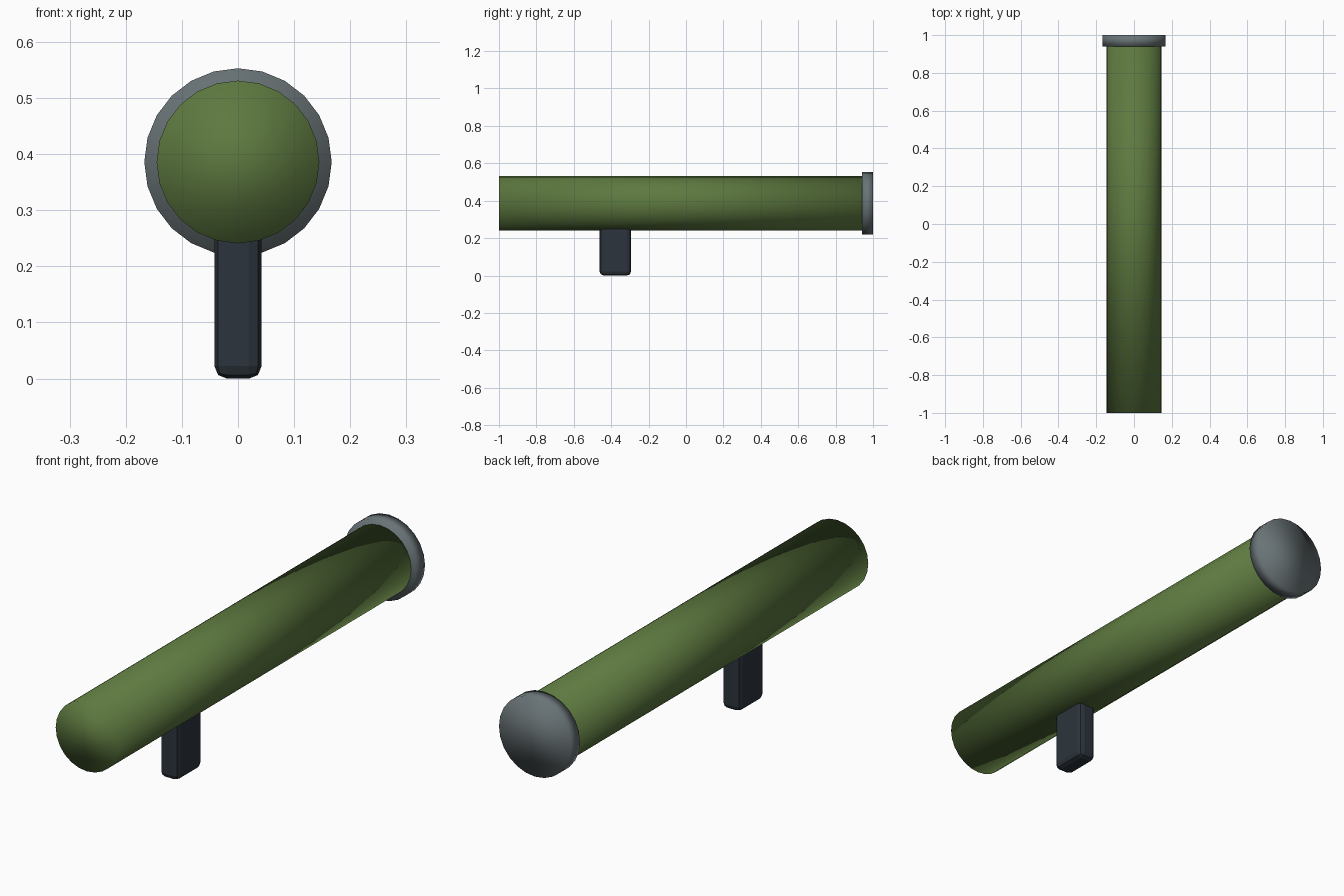
import bpy
from math import pi

cube = bpy.data.objects.get("Cube")
if cube:
    bpy.data.objects.remove(cube, do_unlink=True)


def material(name, rgb):
    mat = bpy.data.materials.new(name)
    mat.use_nodes = True
    color = (*rgb, 1)
    mat.diffuse_color = color
    mat.node_tree.nodes["Principled BSDF"].inputs["Base Color"].default_value = color
    return mat


green = material("olive green", (0.11, 0.19, 0.05))
grey = material("steel grey", (0.14, 0.17, 0.18))
dark = material("dark slate", (0.025, 0.034, 0.045))

AXIS_Z = 0.386


def drum(name, radius, y0, y1, mat):
    """Closed 24-sided cylinder along y, smooth over its rims."""
    bpy.ops.mesh.primitive_cylinder_add(
        vertices=24, radius=radius, depth=y1 - y0,
        location=(0, (y0 + y1) / 2, AXIS_Z), rotation=(pi / 2, 0, 0))
    obj = bpy.context.object
    obj.name = name
    obj.data.materials.append(mat)
    bpy.ops.object.shade_smooth()
    return obj


# Main tube and the wider collar at its back end
drum("tube", 0.145, -1.0, 0.96, green)
drum("rear_collar", 0.167, 0.94, 1.0, grey)

# Grip under the tube, with rounded edges
bpy.ops.mesh.primitive_cube_add(size=1, location=(0, -0.378, 0.14))
grip = bpy.context.object
grip.name = "grip"
grip.scale = (0.084, 0.168, 0.28)
bpy.ops.object.transform_apply(location=False, rotation=False, scale=True)
grip.data.materials.append(dark)
bevel = grip.modifiers.new("rounded edges", 'BEVEL')
bevel.width = 0.022
bevel.segments = 2
